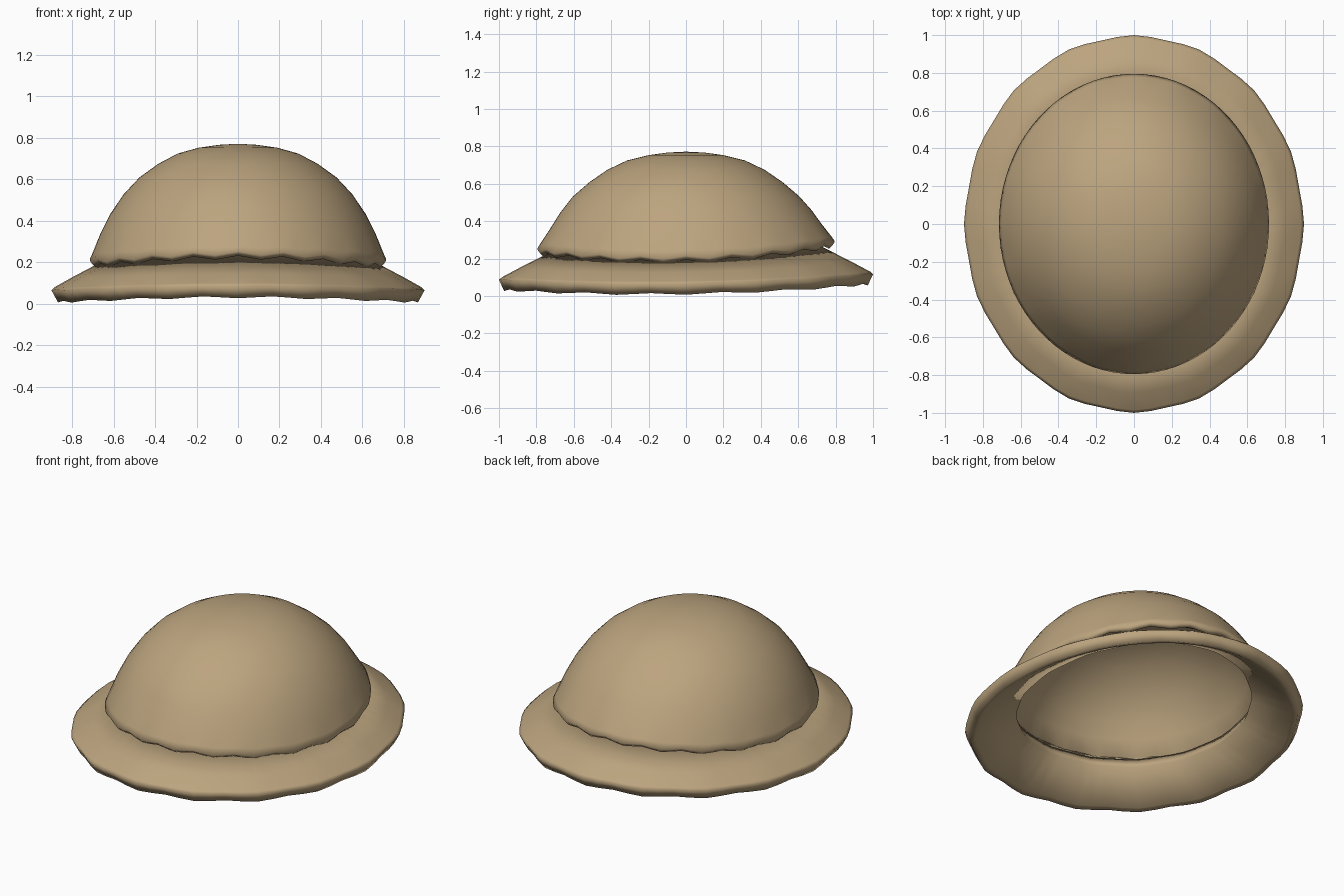
import bpy, bmesh
from math import sin, cos, pi

if "Cube" in bpy.data.objects:
    bpy.data.objects.remove(bpy.data.objects["Cube"])

tan = bpy.data.materials.new("tan_paint")
tan.diffuse_color = (0.50, 0.37, 0.21, 1)
tan.use_nodes = True
tan.node_tree.nodes["Principled BSDF"].inputs["Base Color"].default_value = tan.diffuse_color


def loft(name, rings, segments, point, closed):
    """Skin elliptical rings; point(ring, angle, index) gives each vertex."""
    bm = bmesh.new()
    loops = [[bm.verts.new(point(r, 2 * pi * i / segments + pi / 2, i))
              for i in range(segments)] for r in rings]
    pairs = list(zip(loops, loops[1:]))
    if closed:
        pairs.append((loops[-1], loops[0]))
    for a, b in pairs:
        for i in range(segments):
            j = (i + 1) % segments
            bm.faces.new((a[i], a[j], b[j], b[i]))
    if not closed:
        tip = bm.verts.new((0, 0, 0.772))
        top = loops[-1]
        for i in range(segments):
            bm.faces.new((top[i], top[(i + 1) % segments], tip))
    bmesh.ops.recalc_face_normals(bm, faces=bm.faces)
    mesh = bpy.data.meshes.new(name)
    bm.to_mesh(mesh)
    bm.free()
    obj = bpy.data.objects.new(name, mesh)
    bpy.context.collection.objects.link(obj)
    mesh.materials.append(tan)
    return obj


def smooth(obj, angle):
    bpy.ops.object.select_all(action='DESELECT')
    obj.select_set(True)
    bpy.context.view_layer.objects.active = obj
    bpy.ops.object.shade_smooth_by_angle(angle=angle)


# Dome shell: x radius, y radius, height, share of rim lift, share of rim wave
dome_rings = [(0.695, 0.775, 0.185, 1.0, 1.0), (0.715, 0.795, 0.207, 1.0, 1.0),
              (0.70, 0.778, 0.245, 0.9, 0.3),
              (0.663, 0.725, 0.34, 0.58, 0), (0.615, 0.672, 0.435, 0.3, 0),
              (0.55, 0.605, 0.53, 0.05, 0), (0.475, 0.515, 0.61, 0, 0),
              (0.385, 0.42, 0.675, 0, 0), (0.29, 0.315, 0.725, 0, 0),
              (0.19, 0.20, 0.753, 0, 0), (0.09, 0.10, 0.767, 0, 0)]


def dome_point(r, a, i):
    lift = 0.058 * sin(a) ** 2 + 0.02 * sin(a)
    wave = 0.009 * cos(20 * (a - pi / 2))
    return (r[0] * cos(a), r[1] * sin(a), r[2] + r[3] * lift + r[4] * wave)


dome = loft("dome", dome_rings, 80, dome_point, False)
shell = dome.modifiers.new("thickness", 'SOLIDIFY')
shell.thickness = 0.05
shell.offset = -1
smooth(dome, pi * 0.6)

# Sloping brim: x radius, y radius, height, share of edge wave
brim_rings = [(0.64, 0.73, 0.212, 0), (0.80, 0.895, 0.128, 0),
              (0.885, 0.985, 0.08, 0), (0.90, 1.0, 0.066, 0.5),
              (0.868, 0.972, 0.007, 1), (0.84, 0.94, 0.016, 0.6),
              (0.62, 0.705, 0.15, 0)]


def brim_point(r, a, i):
    lift = 0.035 * sin(a) ** 2 + 0.015 * sin(a)
    phase = cos(16 * (a - pi / 2))        # sixteen soft corners on the edge
    k = 1 - 0.005 * (1 - phase)
    return (r[0] * k * cos(a), r[1] * k * sin(a),
            r[2] + lift + r[3] * 0.005 * (1 - phase))


brim = loft("brim", brim_rings, 64, brim_point, True)
smooth(brim, pi * 0.6)
